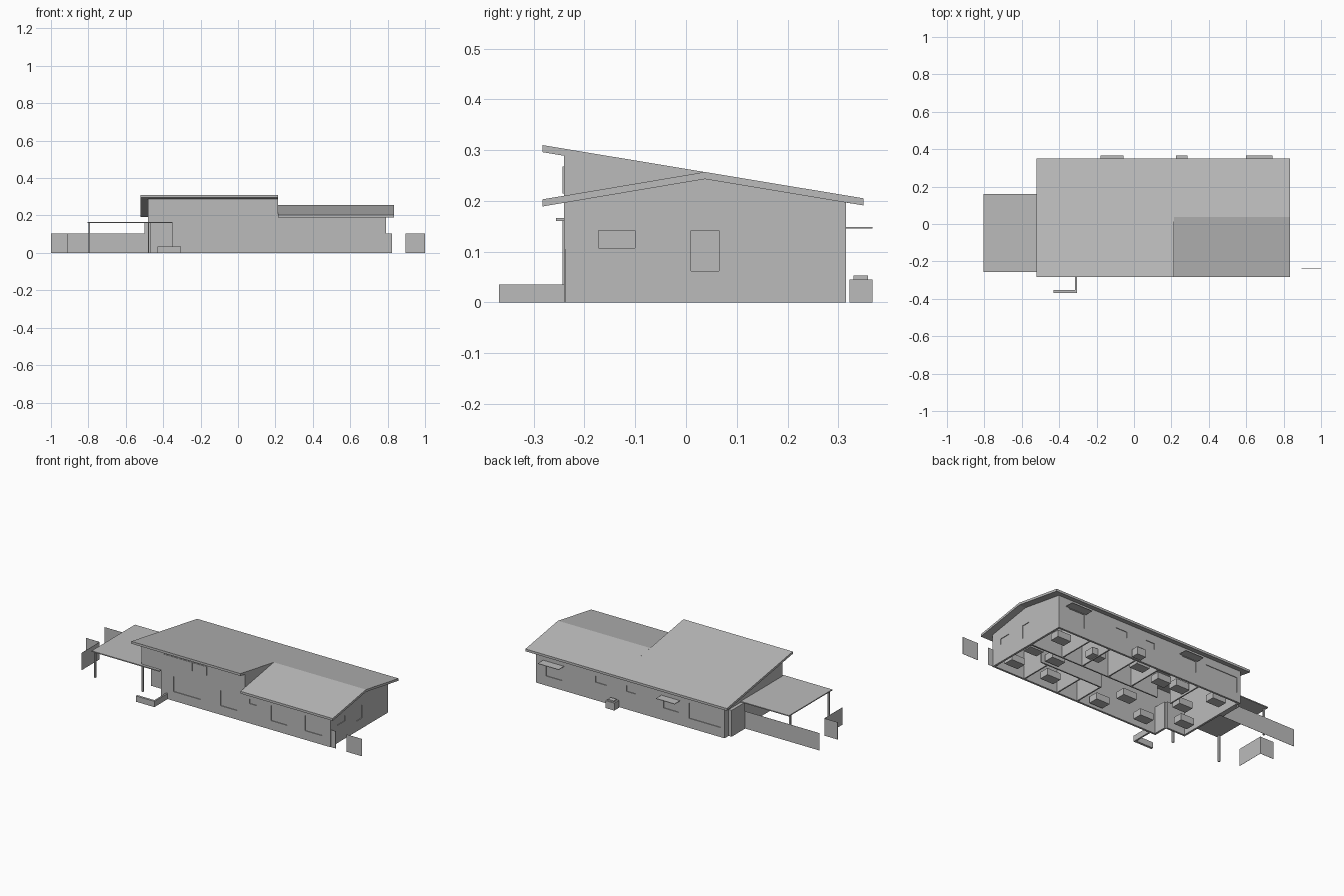
import bpy, bmesh
from mathutils import Vector

old = bpy.data.objects.get("Cube")
if old:
    bpy.data.objects.remove(old, do_unlink=True)

grey = bpy.data.materials.new("plain grey")
grey.use_nodes = True
grey.diffuse_color = (0.5, 0.5, 0.5, 1)
grey.node_tree.nodes["Principled BSDF"].inputs["Base Color"].default_value = (0.5, 0.5, 0.5, 1)


def finish(name, bm):
    bmesh.ops.recalc_face_normals(bm, faces=bm.faces)
    mesh = bpy.data.meshes.new(name)
    bm.to_mesh(mesh)
    bm.free()
    mesh.materials.append(grey)
    obj = bpy.data.objects.new(name, mesh)
    bpy.context.collection.objects.link(obj)
    return obj


def add_box(bm, x0, x1, y0, y1, z0, z1):
    verts = bmesh.ops.create_cube(bm, size=1)["verts"]
    for v in verts:
        v.co = Vector((x1 if v.co.x > 0 else x0,
                       y1 if v.co.y > 0 else y0,
                       z1 if v.co.z > 0 else z0))


def boxes(name, *bounds):
    bm = bmesh.new()
    for b in bounds:
        add_box(bm, *b)
    return finish(name, bm)


def prism(name, axis, start, end, profile):
    """Extrude a profile along x (points are y, z) or y (points are x, z)."""
    bm = bmesh.new()
    if axis == "x":
        points = [(start, a, b) for a, b in profile]
        move = (end - start, 0, 0)
    else:
        points = [(a, start, b) for a, b in profile]
        move = (0, end - start, 0)
    face = bm.faces.new([bm.verts.new(p) for p in points])
    new = bmesh.ops.extrude_face_region(bm, geom=[face])["geom"]
    bmesh.ops.translate(bm, vec=move, verts=[v for v in new if isinstance(v, bmesh.types.BMVert)])
    return finish(name, bm)


# Main dimensions
LEFT, RIGHT, FRONT, BACK = -0.48, 0.79, -0.24, 0.315
SPLIT, PORCH_X, PORCH_Y, PORCH_Z = 0.215, -0.35, -0.15, 0.163
EAVE, RIDGE_Y, RIDGE_Z, HIGH = 0.197, 0.037, 0.243, 0.289
T = 0.012

# Roofs
prism("high_roof", "x", -0.52, SPLIT,
      [(-0.283, 0.31), (0.35, 0.205), (0.35, 0.191), (-0.283, 0.296)])
prism("gable_roof", "x", SPLIT, 0.835,
      [(-0.283, 0.203), (RIDGE_Y, 0.257), (0.35, 0.205),
       (0.35, 0.191), (RIDGE_Y, 0.243), (-0.283, 0.189)])

# Outer walls
walls = [
    prism("back_wall", "y", BACK - T, BACK,
          [(LEFT, 0), (RIGHT, 0), (RIGHT, EAVE), (LEFT, EAVE)]),
    prism("front_wall", "y", FRONT, FRONT + T,
          [(PORCH_X, 0), (RIGHT, 0), (RIGHT, EAVE), (SPLIT, EAVE), (SPLIT, HIGH),
           (LEFT, HIGH), (LEFT, PORCH_Z), (PORCH_X, PORCH_Z)]),
    prism("right_wall", "x", RIGHT - T, RIGHT,
          [(FRONT, 0), (BACK, 0), (BACK, EAVE), (RIDGE_Y, RIDGE_Z), (FRONT, EAVE)]),
]
prism("left_wall", "x", LEFT, LEFT + T,
      [(PORCH_Y, 0), (BACK, 0), (BACK, EAVE), (FRONT, HIGH), (FRONT, PORCH_Z), (PORCH_Y, PORCH_Z)])
prism("step_wall", "x", SPLIT - T, SPLIT,
      [(FRONT, 0.19), (FRONT, HIGH), (RIDGE_Y, RIDGE_Z)])
boxes("porch_walls",
      (LEFT, PORCH_X, PORCH_Y, PORCH_Y + T, 0, PORCH_Z),
      (PORCH_X, PORCH_X + T, FRONT, PORCH_Y, 0, PORCH_Z))
boxes("side_closet", (-0.5, LEFT, 0.145, 0.275, 0, 0.16))

# Recessed windows
D = 0.004
holes = []
for x0, x1, z0, z1 in [(-0.266, -0.084, 0.056, 0.148), (0.05, 0.16, 0.055, 0.147),
                       (0.247, 0.295, 0.12, 0.148), (0.39, 0.497, 0.055, 0.147),
                       (0.62, 0.734, 0.055, 0.147)]:
    holes.append((x0, x1, FRONT - D, FRONT + D, z0, z1))
for x0, x1, z0, z1 in [(0.612, 0.72, 0.058, 0.143), (0.315, 0.389, 0.109, 0.146),
                       (0.12, 0.18, 0.109, 0.146), (-0.17, -0.07, 0.075, 0.143),
                       (-0.455, -0.24, 0.058, 0.15)]:
    holes.append((x0, x1, BACK - D, BACK + D, z0, z1))
for y0, y1, z0, z1 in [(-0.172, -0.1, 0.107, 0.142), (0.01, 0.065, 0.062, 0.142)]:
    holes.append((RIGHT - D, RIGHT + D, y0, y1, z0, z1))
cutter = boxes("window_cutter", *holes)
cutter.hide_render = True
cutter.hide_set(True)
cutter.display_type = "WIRE"
for wall in walls:
    cut = wall.modifiers.new("windows", "BOOLEAN")
    cut.operation = "DIFFERENCE"
    cut.solver = "EXACT"
    cut.object = cutter

# Upper windows and awnings
boxes("clerestory_windows", *[(x, x + 0.092, FRONT - 0.003, FRONT, 0.215, 0.268)
                              for x in (-0.327, -0.23, -0.133)])
boxes("back_awnings", *[(x0, x1, BACK, 0.367, 0.146, 0.149)
                        for x0, x1 in ((-0.18, -0.055), (0.6, 0.74))])

# Carport
boxes("carport_roof", (-0.805, LEFT, -0.256, 0.16, 0.16, 0.166),
      (LEFT, PORCH_X, -0.256, PORCH_Y, 0.16, 0.166))
boxes("carport_posts", *[(x - 0.005, x + 0.005, y - 0.005, y + 0.005, 0, 0.161)
                         for x, y in ((-0.795, -0.238), (-0.795, 0.135), (-0.473, -0.238))])

# Fence panels
F, H = 0.001, 0.105
boxes("fences",
      (-1, LEFT, 0.144, 0.144 + F, 0, H),
      (-0.91, -0.91 + F, -0.205, -0.03, 0, H),
      (-1, -0.91, -0.03, -0.03 + F, 0, H),
      (RIGHT, 0.823, -0.237, -0.237 + F, 0, H),
      (0.895, 1, -0.237, -0.237 + F, 0, H))

# Planter edge and outdoor unit
boxes("planter_wall", (-0.43, -0.305, -0.368, -0.354, 0, 0.035),
      (-0.315, -0.305, -0.354, FRONT, 0, 0.035))
boxes("outdoor_unit", (0.225, 0.285, 0.322, 0.367, 0, 0.045),
      (0.235, 0.275, 0.33, 0.359, 0.045, 0.053))

# Inner partitions
P = 0.008
rooms = [(-0.1, RIGHT - T, 0.07, 0.07 + P), (0.2, 0.62, -0.04, -0.04 + P)]
rooms += [(x, x + P, 0.07, BACK - T) for x in (-0.2, 0.08, 0.24, 0.42, 0.56)]
rooms += [(x, x + P, FRONT + T, -0.04) for x in (0.2, 0.34, 0.57)]
boxes("partitions", *[r + (0, 0.19) for r in rooms])

# Furniture blocks
spots = [(0.72, 0.02), (0.71, -0.15), (0.56, 0.01), (0.46, -0.15), (0.42, 0.18),
         (0.68, 0.2), (0.01, -0.05), (0.09, -0.18), (0.17, 0.25), (-0.28, 0.07),
         (-0.02, 0.2), (-0.4, -0.06), (-0.14, 0.21), (-0.2, -0.16), (-0.38, 0.23)]
boxes("furniture", *[(x - 0.045, x + 0.045, y - 0.03, y + 0.03, 0.005, 0.045) for x, y in spots])
